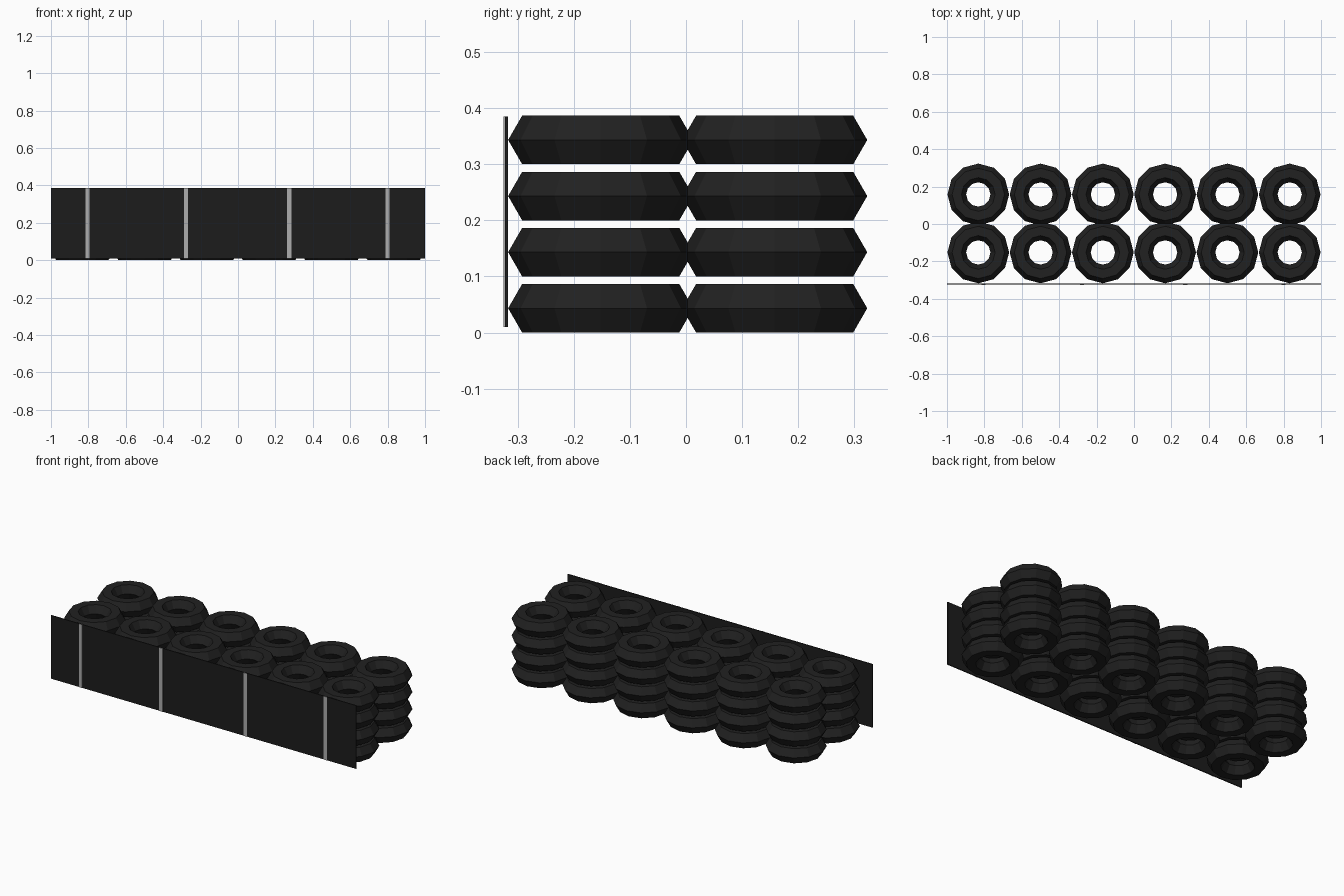
import bpy, math

if "Cube" in bpy.data.objects:
    bpy.data.objects.remove(bpy.data.objects["Cube"])


def material(name, value):
    m = bpy.data.materials.new(name)
    m.diffuse_color = (value, value, value, 1)
    m.use_nodes = True
    m.node_tree.nodes["Principled BSDF"].inputs["Base Color"].default_value = m.diffuse_color
    return m


rubber = material("black rubber", 0.015)
belt = material("dark belt", 0.012)
steel = material("light grey strap", 0.42)


def box(name, x, y, z, mat):
    """Box from (min, max) ranges."""
    bpy.ops.mesh.primitive_cube_add(size=1, location=[sum(r) / 2 for r in (x, y, z)])
    ob = bpy.context.object
    ob.name = name
    ob.scale = [r[1] - r[0] for r in (x, y, z)]
    ob.data.materials.append(mat)


# Stacked tyres: low-poly rings sharing one mesh
MINOR = 0.05
HALF = MINOR * math.sin(math.pi / 3)
bpy.ops.mesh.primitive_torus_add(major_segments=12, minor_segments=6,
                                 major_radius=0.115, minor_radius=MINOR)
first = bpy.context.object
first.data.materials.append(rubber)
first.data.shade_flat()
for row, y in enumerate((-0.152, 0.158)):
    for col in range(6):
        for layer in range(4):
            tyre = bpy.data.objects.new(f"tyre_{row}_{col}_{layer}", first.data)
            tyre.location = ((col - 2.5) * 0.333, y, HALF + 0.1 * layer)
            bpy.context.collection.objects.link(tyre)
bpy.data.objects.remove(first)

# Front belt with vertical straps
box("front_belt", (-1, 1), (-0.323, -0.317), (0.01, 0.385), belt)
for i, x in enumerate((-0.805, -0.278, 0.274, 0.80)):
    box(f"strap_{i}", (x - 0.011, x + 0.011), (-0.325, -0.322), (0.01, 0.385), steel)
